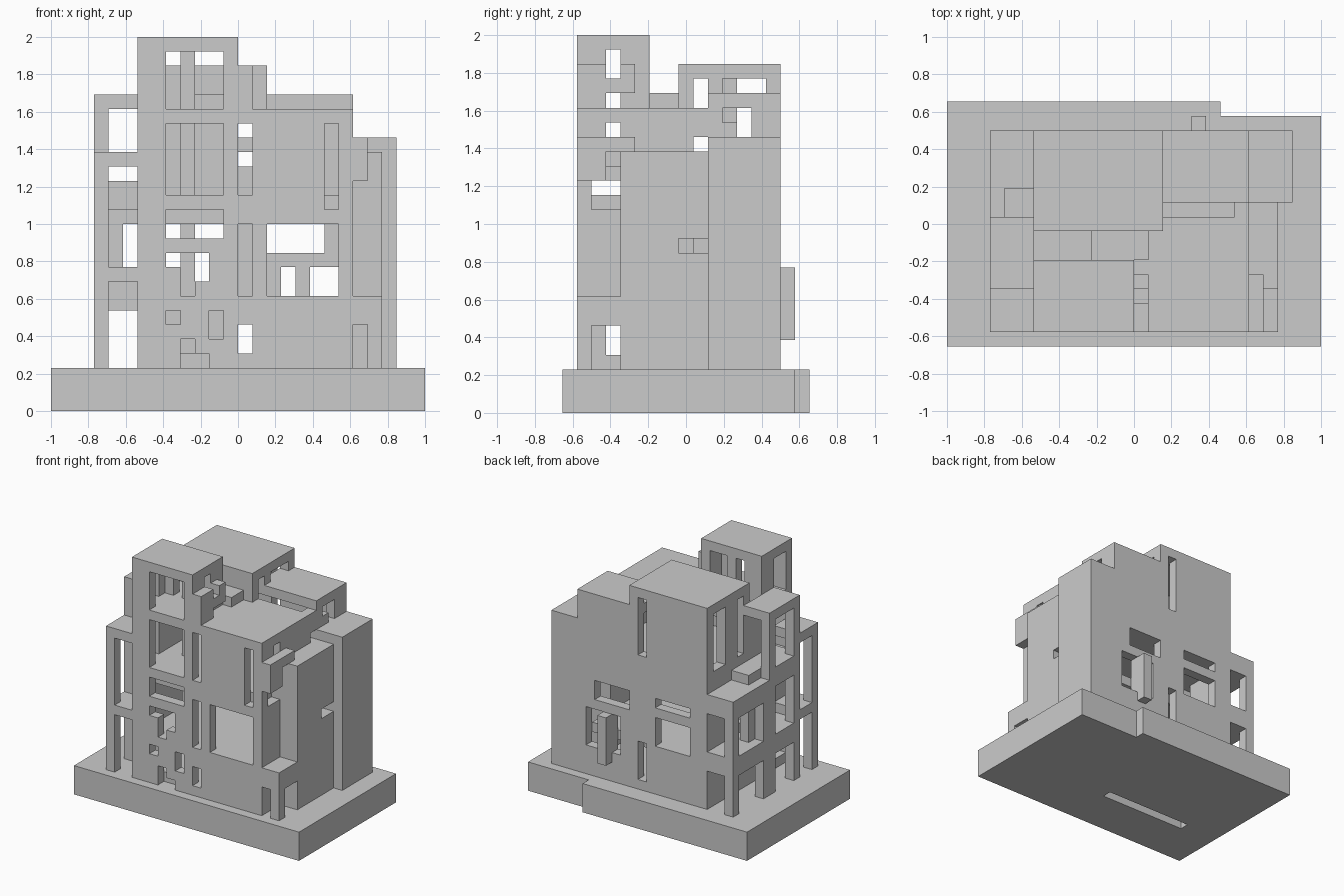
import bpy, bmesh, math

if "Cube" in bpy.data.objects:
    bpy.data.objects.remove(bpy.data.objects["Cube"])

U = 1 / 13          # one block; x runs -13..13, y 0..17 (front to back), z 0..26
cells = {}          # block -> part name


def span(x0, x1, y0, y1, z0, z1):
    return ((x, y, z) for x in range(x0, x1) for y in range(y0, y1) for z in range(z0, z1))


def fill(part, *b):
    for c in span(*b):
        cells[c] = part


def cut(*b):
    for c in span(*b):
        cells.pop(c, None)


def cut_all(boxes):
    for b in boxes:
        cut(*b)


# base slab with notched back corner and slot underneath
fill("base", -13, 13, 0, 17, 0, 3)
cut(6, 13, 16, 17, 0, 3)
cut(-9, 1, 5, 6, 0, 1)

# main volumes
fill("front_block", -7, 8, 1, 10, 3, 21)
fill("back_block", -7, 2, 8, 15, 3, 24)
fill("right_back_block", 2, 8, 10, 15, 3, 22)
fill("right_back_wing", 8, 11, 10, 15, 3, 19)
fill("right_side_wing", 8, 10, 4, 10, 3, 18)
fill("right_porch", 8, 10, 1, 4, 3, 8)
fill("tower", -7, 0, 1, 6, 20, 26)
fill("roof_link", -3, 1, 6, 8, 20, 22)

# hollow the rooms
cut_all([
    (-6, 7, 2, 9, 4, 20), (-6, 1, 9, 14, 4, 23), (1, 7, 9, 14, 4, 21),
    (7, 10, 11, 14, 4, 18), (8, 9, 5, 9, 4, 17), (-6, -1, 2, 5, 21, 25),
    (-6, 1, 8, 9, 4, 20), (-6, 1, 9, 10, 4, 23),
])
# floors and inside column
for z0, z1 in ((7, 8), (13, 15)):
    fill("floor", -6, 7, 2, 14, z0, z1)
fill("inner_column", -4, -3, 5, 6, 8, 25)
fill("inner_beam", 0, 1, 5, 6, 18, 19)

# front wall openings: x0, x1, z0, z1
for x0, x1, z0, z1 in [
    (-5, -1, 21, 25), (-5, -1, 15, 20), (-5, -1, 12, 14),
    (-5, -2, 10, 11), (-4, -3, 8, 10), (-3, -2, 9, 10), (-5, -4, 6, 7),
    (-2, -1, 5, 7), (-4, -3, 3, 5), (-3, -2, 3, 4),
    (0, 1, 15, 20), (0, 1, 8, 13), (0, 1, 4, 6),
    (2, 7, 8, 13), (6, 7, 14, 20),
]:
    cut(x0, x1, 1, 2, z0, z1)

# back wall openings
for x0, x1, z0, z1 in [
    (0, 1, 17, 23), (0, 1, 4, 8), (2, 6, 11, 13), (3, 7, 6, 10),
    (-5, -1, 12, 13), (-5, -1, 8, 11),
]:
    cut(x0, x1, 14, 15, z0, z1)
fill("back_post", 4, 5, 15, 16, 5, 10)
fill("back_post", 4, 5, 14, 15, 5, 11)

# tower back and side windows
cut_all([(-5, -4, 5, 6, 21, 25), (-3, -1, 5, 6, 21, 25),
         (-7, -6, 2, 4, 21, 25), (-1, 0, 3, 4, 21, 25)])

# left wall openings
cut_all([(-7, -6, 12, 14, 17, 23), (-7, -6, 9, 10, 17, 23), (-7, -6, 9, 10, 10, 13),
         (-7, -6, 2, 4, 15, 20), (-7, -6, 2, 4, 4, 6)])

# right wall openings
cut_all([
    (7, 8, 3, 4, 17, 20), (7, 8, 2, 4, 14, 16), (7, 8, 3, 4, 4, 6),
    (7, 10, 9, 10, 11, 12), (9, 10, 8, 10, 11, 12), (7, 8, 9, 10, 18, 19),
    (7, 8, 11, 13, 19, 21), (1, 2, 11, 14, 22, 23), (1, 2, 9, 10, 21, 23),
])
fill("right_window_post", 7, 8, 11, 12, 19, 20)

# porch openings at the right front corner
cut_all([(8, 9, 1, 4, 3, 6), (9, 10, 2, 4, 3, 6), (8, 9, 2, 4, 3, 7)])

# small balconies beside tower and right wall
for part, x, z, rail in (("tower_balcony", 0, 21, 22), ("right_balcony", 8, 16, 18)):
    fill(part, x, x + 1, 1, 3, z, z + 3)
    fill(part, x, x + 1, 3, 4, rail, rail + 1)
    fill(part, x, x + 1, 4, 5, rail, z + 3)


# left open frames: solid boxes with the inside and both ways cut through
def frame(part, y0, y1, top, gaps, ends):
    fill(part, -10, -7, y0, y1, 3, top)
    for z0, z1 in gaps:
        cut(-10, -7, y0 + ends[0], y1 - ends[1], z0, z1)
        cut(-9, -7, y0, y1, z0, z1)


frame("left_back_frame", 9, 15, 15, [(3, 7), (9, 13)], (1, 1))
frame("left_middle_frame", 4, 9, 22, [(3, 7), (9, 14), (16, 21)], (1, 1))
frame("left_front_frame", 1, 4, 18, [(3, 9), (10, 17)], (1, 0))
fill("left_ledge", -9, -7, 9, 11, 15, 16)
fill("left_ledge_post", -9, -8, 9, 11, 9, 15)

# turn each part's blocks into outer faces only
QUADS = {
    (1, 0, 0): [(1, 0, 0), (1, 1, 0), (1, 1, 1), (1, 0, 1)],
    (-1, 0, 0): [(0, 0, 0), (0, 0, 1), (0, 1, 1), (0, 1, 0)],
    (0, 1, 0): [(0, 1, 0), (0, 1, 1), (1, 1, 1), (1, 1, 0)],
    (0, -1, 0): [(0, 0, 0), (1, 0, 0), (1, 0, 1), (0, 0, 1)],
    (0, 0, 1): [(0, 0, 1), (1, 0, 1), (1, 1, 1), (0, 1, 1)],
    (0, 0, -1): [(0, 0, 0), (0, 1, 0), (1, 1, 0), (1, 0, 0)],
}
for part in sorted(set(cells.values())):
    bm = bmesh.new()
    verts = {}
    for c in [k for k, p in cells.items() if p == part]:
        for n, quad in QUADS.items():
            if tuple(a + b for a, b in zip(c, n)) in cells:
                continue
            ring = []
            for q in quad:
                k = tuple(a + b for a, b in zip(c, q))
                if k not in verts:
                    verts[k] = bm.verts.new((k[0] * U, (k[1] - 8.5) * U, k[2] * U))
                ring.append(verts[k])
            bm.faces.new(ring)
    bmesh.ops.dissolve_limit(bm, angle_limit=math.radians(1), verts=bm.verts[:], edges=bm.edges[:])
    mesh = bpy.data.meshes.new(part)
    bm.to_mesh(mesh)
    bm.free()
    bpy.context.collection.objects.link(bpy.data.objects.new(part, mesh))
